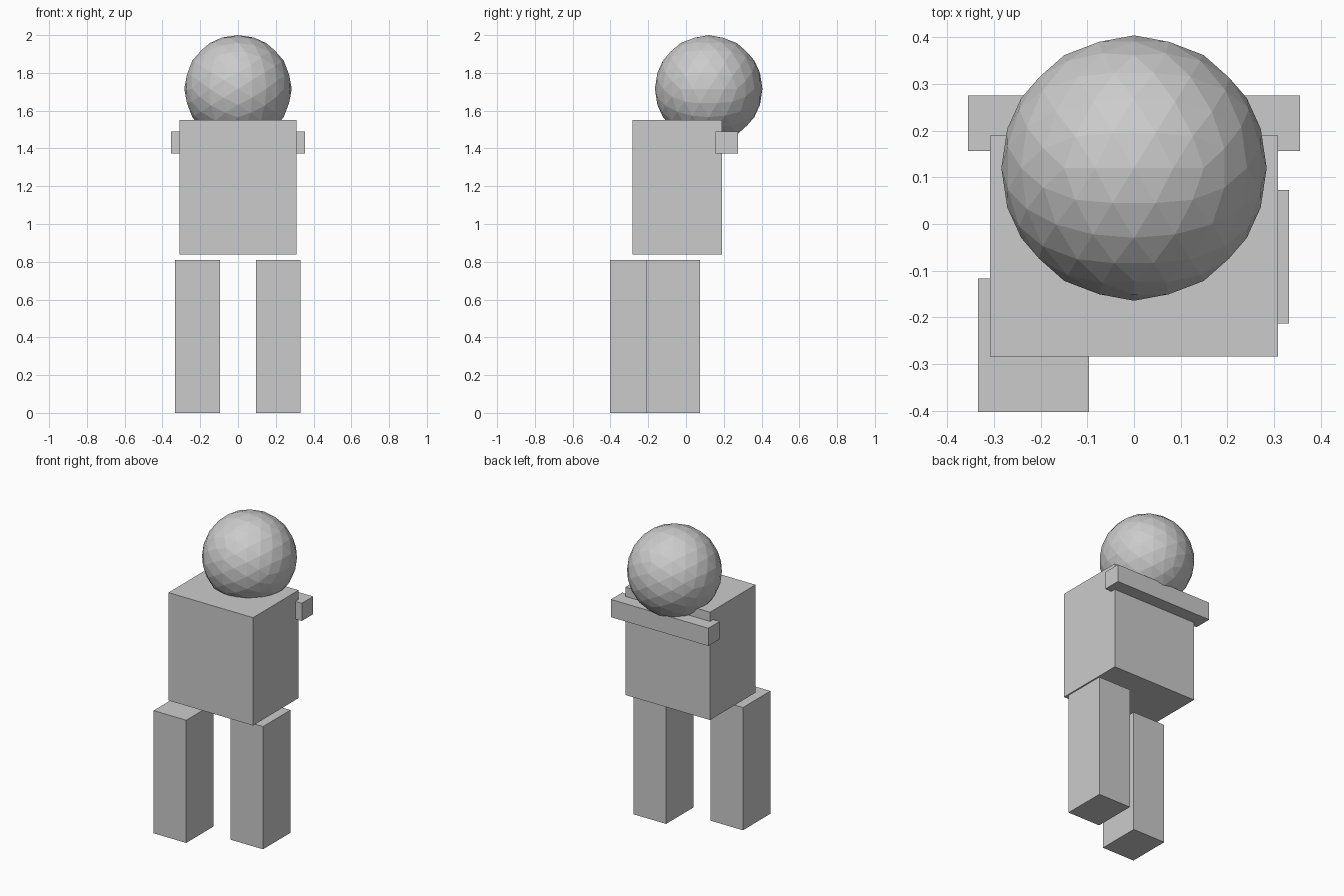
import bpy
import math

if "Cube" in bpy.data.objects:
    bpy.data.objects.remove(bpy.data.objects["Cube"])


def box(name, lo, hi):
    """Axis-aligned box between two corners."""
    centre = [(a + b) / 2 for a, b in zip(lo, hi)]
    size = [b - a for a, b in zip(lo, hi)]
    bpy.ops.mesh.primitive_cube_add(size=1, location=centre)
    ob = bpy.context.object
    ob.name = name
    ob.scale = size
    bpy.ops.object.transform_apply(location=False, rotation=False, scale=True)
    return ob


# Torso block
box("torso", (-0.309, -0.284, 0.838), (0.309, 0.19, 1.55))

# Crossbar behind the shoulders
box("shoulder_bar", (-0.356, 0.157, 1.372), (0.356, 0.275, 1.489))

# Legs in mid-stride: the left one steps forward
for name, x, y in (("left_leg", -0.215, -0.26), ("right_leg", 0.213, -0.07)):
    box(name, (x - 0.119, y - 0.143, 0), (x + 0.119, y + 0.143, 0.81))

# Faceted head, turned so that an icosahedron edge lies across the top
bpy.ops.mesh.primitive_ico_sphere_add(subdivisions=3, radius=0.2845,
                                      location=(0, 0.12, 1.7155),
                                      rotation=(0, -math.radians(31.717), 0))
head = bpy.context.object
head.name = "head"
bpy.ops.object.shade_flat()
